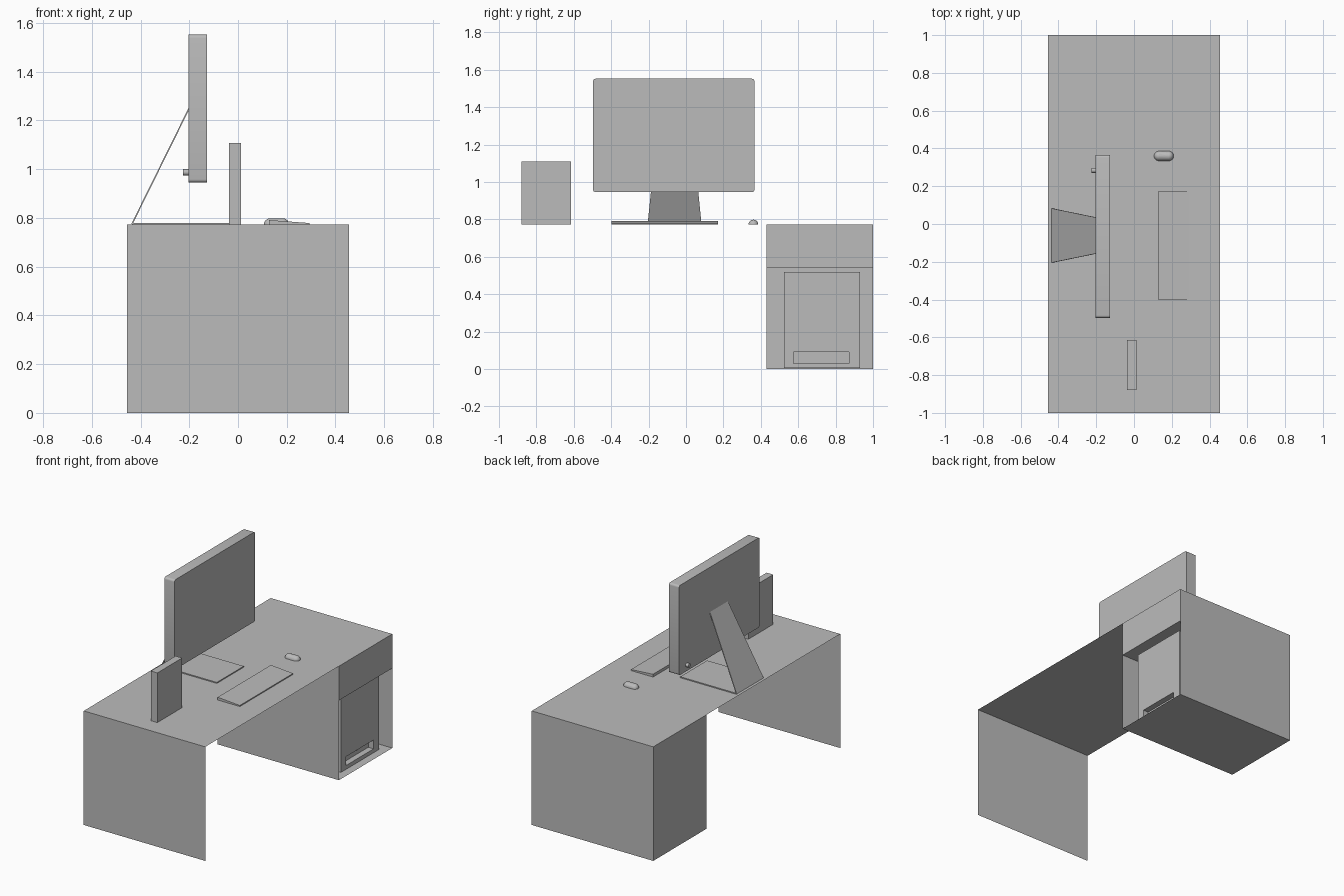
import bpy
import bmesh
import math
from mathutils import Matrix, Vector

if "Cube" in bpy.data.objects:
    bpy.data.objects.remove(bpy.data.objects["Cube"], do_unlink=True)

GREY = (0.5, 0.5, 0.5, 1)
grey = bpy.data.materials.new("plain_grey")
grey.use_nodes = True
grey.diffuse_color = GREY
grey.node_tree.nodes["Principled BSDF"].inputs["Base Color"].default_value = GREY


def finish(name, bm):
    mesh = bpy.data.meshes.new(name)
    bm.to_mesh(mesh)
    bm.free()
    mesh.materials.append(grey)
    obj = bpy.data.objects.new(name, mesh)
    bpy.context.collection.objects.link(obj)
    return obj


def box_bm(lo, hi):
    lo, hi = Vector(lo), Vector(hi)
    bm = bmesh.new()
    bmesh.ops.create_cube(bm, size=1, matrix=Matrix.Translation((lo + hi) / 2)
                          @ Matrix.Diagonal((*(hi - lo), 1)))
    return bm


def box(name, lo, hi):
    return finish(name, box_bm(lo, hi))


def sheet(name, corners):
    bm = bmesh.new()
    bm.faces.new([bm.verts.new(c) for c in corners])
    return finish(name, bm)


def prism(name, outline, y0, y1):
    """Extrude an (x, z) outline along y."""
    bm = bmesh.new()
    face = bm.faces.new([bm.verts.new((x, y0, z)) for x, z in outline])
    new = bmesh.ops.extrude_face_region(bm, geom=[face])["geom"]
    bmesh.ops.translate(bm, vec=(0, y1 - y0, 0),
                        verts=[v for v in new if isinstance(v, bmesh.types.BMVert)])
    bmesh.ops.recalc_face_normals(bm, faces=bm.faces)
    return finish(name, bm)


def smooth(obj):
    bpy.ops.object.select_all(action='DESELECT')
    obj.select_set(True)
    bpy.context.view_layer.objects.active = obj
    bpy.ops.object.shade_smooth_by_angle(angle=math.radians(35))


X, TOP, INNER, SHELF = 0.455, 0.772, 0.43, 0.54


def level(name, y0, z, up=True):
    pts = [(-X, y0, z), (X, y0, z), (X, 1, z), (-X, 1, z)]
    sheet(name, pts if up else pts[::-1])


def side_panel(name, y, front=True):
    pts = [(-X, y, 0), (X, y, 0), (X, y, TOP), (-X, y, TOP)]
    sheet(name, pts if front else pts[::-1])


# Desk and cabinet, made of thin sheets
level("desk_top", -1, TOP)
side_panel("right_panel", -1)
side_panel("left_panel", 1, False)
side_panel("cabinet_inner_wall", INNER)
level("cabinet_floor", INNER, 0, False)
level("drawer_bottom", INNER, SHELF, False)
sheet("cabinet_back", [(-X, 1, 0), (-X, INNER, 0), (-X, INNER, TOP), (-X, 1, TOP)])
sheet("drawer_front", [(X, INNER, SHELF), (X, 1, SHELF), (X, 1, TOP), (X, INNER, TOP)])

# Computer tower with a recessed slot near the bottom
FRONT, DEPTH = 0.405, 0.04
bm = box_bm((-0.38, 0.523, 0.004), (FRONT, 0.93, 0.518))
for axis, cuts in (((0, 1, 0), (0.575, 0.872)), ((0, 0, 1), (0.03, 0.09))):
    for c in cuts:
        bmesh.ops.bisect_plane(bm, geom=bm.verts[:] + bm.edges[:] + bm.faces[:],
                               plane_co=Vector(axis) * c, plane_no=axis)
slot = [f for f in bm.faces if f.normal.x > 0.9
        and (f.calc_center_median() - Vector((FRONT, 0.7235, 0.06))).length < 0.02]
walls = bmesh.ops.extrude_face_region(bm, geom=slot)["geom"]
bmesh.ops.translate(bm, vec=(-DEPTH, 0, 0),
                    verts=[v for v in walls if isinstance(v, bmesh.types.BMVert)])
bmesh.ops.delete(bm, geom=[f for f in slot if f.is_valid], context='FACES_ONLY')
bmesh.ops.recalc_face_normals(bm, faces=bm.faces)
bmesh.ops.dissolve_limit(bm, angle_limit=0.01, verts=bm.verts, edges=bm.edges)
finish("computer_tower", bm)


def button(name, centre, ry, rz, length):
    """Short round knob pointing along x."""
    bm = bmesh.new()
    bmesh.ops.create_cone(bm, cap_ends=True, segments=24, radius1=1, radius2=1, depth=1,
                          matrix=Matrix.Translation(centre)
                          @ Matrix.Diagonal((length, ry, rz, 1))
                          @ Matrix.Rotation(math.pi / 2, 4, 'Y'))
    smooth(finish(name, bm))


button("power_button", (FRONT - DEPTH, 0.613, 0.052), 0.013, 0.006, 0.008)
button("tower_light", (FRONT - DEPTH, 0.75, 0.06), 0.004, 0.004, 0.008)

# Monitor, with its four screen corners rounded
bm = box_bm((-0.204, -0.497, 0.945), (-0.128, 0.366, 1.552))
corners = [e for e in bm.edges if abs(e.verts[0].co.x - e.verts[1].co.x) > 0.01]
bmesh.ops.bevel(bm, geom=corners, offset=0.014, segments=4, profile=0.5, affect='EDGES')
smooth(finish("monitor", bm))
button("monitor_knob", (-0.214, 0.284, 0.987), 0.013, 0.013, 0.022)

# Bent stand: flat foot and tapered leaning back plate
box("stand_foot", (-0.435, -0.205, TOP), (-0.015, 0.083, 0.779))
bm = bmesh.new()
rings = []
for dx in (0, 0.006):
    rings.append([bm.verts.new(p) for p in (
        (-0.438 + dx, -0.205, 0.775), (-0.438 + dx, 0.083, 0.775),
        (-0.204 + dx, 0.035, 1.249), (-0.204 + dx, -0.157, 1.249))])
    bm.faces.new(rings[-1])
for i in range(4):
    j = (i + 1) % 4
    bm.faces.new((rings[0][i], rings[0][j], rings[1][j], rings[1][i]))
bmesh.ops.recalc_face_normals(bm, faces=bm.faces)
finish("stand_back_plate", bm)

# Speaker and wedge keyboard
box("speaker", (-0.037, -0.88, TOP), (0.012, -0.614, 1.108))
prism("keyboard", [(0.127, TOP), (0.293, TOP), (0.293, 0.779), (0.127, 0.791)], -0.399, 0.171)

# Mouse: upper half of a stretched capsule
R = 0.026
bm = bmesh.new()
bmesh.ops.create_uvsphere(bm, u_segments=32, v_segments=16, radius=R)
bmesh.ops.bisect_plane(bm, geom=bm.verts[:] + bm.edges[:] + bm.faces[:],
                       plane_co=(0, 0, 0), plane_no=(0, 0, 1), clear_inner=True)
bmesh.ops.bisect_plane(bm, geom=bm.verts[:] + bm.edges[:] + bm.faces[:],
                       plane_co=(0, 0, 0), plane_no=(1, 0, 0))
mid = [e for e in bm.edges if all(abs(v.co.x) < 1e-5 for v in e.verts)]
bmesh.ops.split_edges(bm, edges=mid)
for f in bm.faces:
    f.tag = f.calc_center_median().x > 0
for v in bm.verts:
    v.co += Vector((0.184 if v.link_faces and v.link_faces[0].tag else 0.132, 0.36, TOP))
rims = [e for e in bm.edges if e.is_boundary
        and abs(e.verts[0].co.x - e.verts[1].co.x) < 1e-5
        and min(abs(e.verts[0].co.x - c) for c in (0.132, 0.184)) < 1e-5]
bmesh.ops.bridge_loops(bm, edges=rims)
bmesh.ops.recalc_face_normals(bm, faces=bm.faces)
smooth(finish("mouse", bm))
